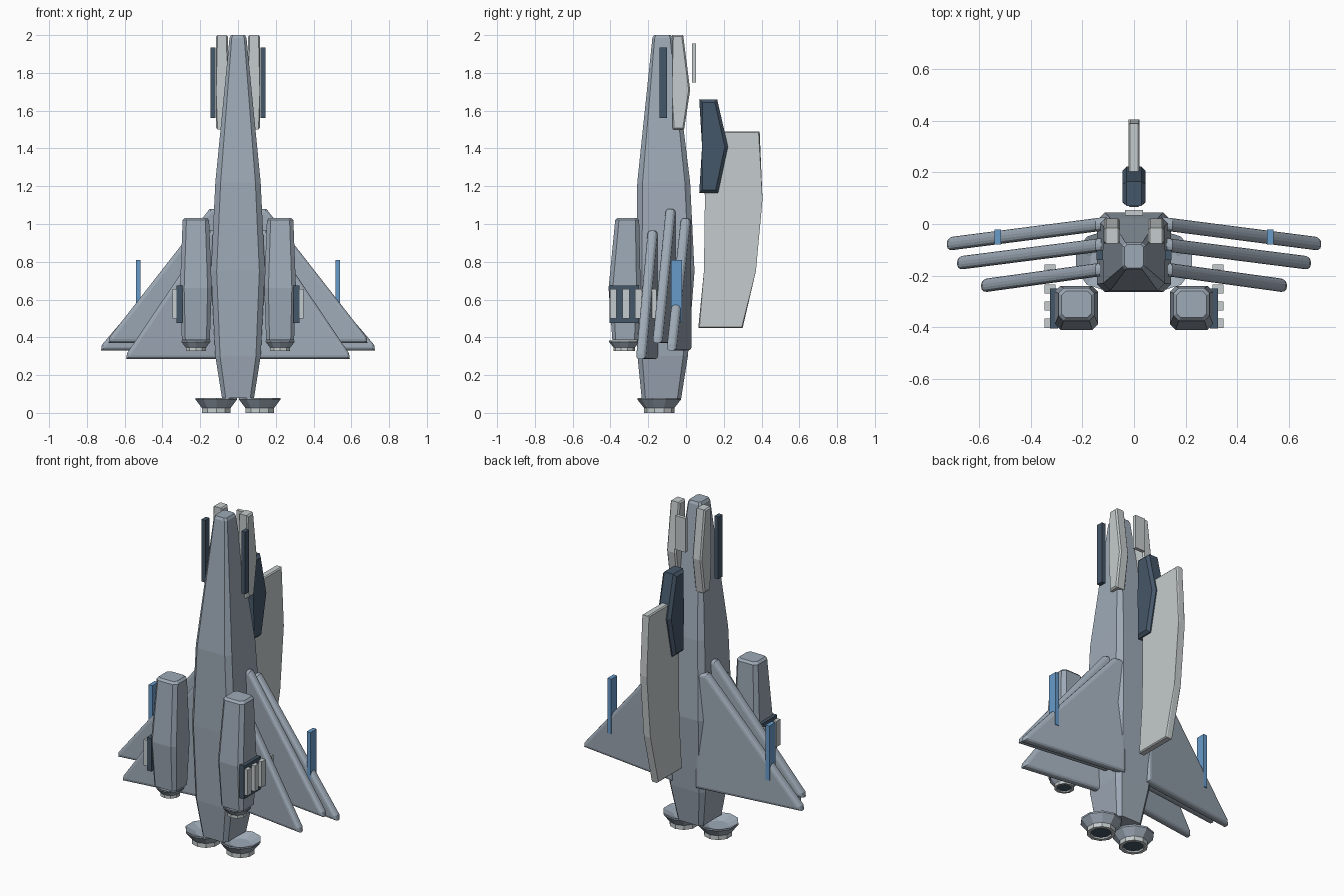
import bpy, bmesh, math

if "Cube" in bpy.data.objects:
    bpy.data.objects.remove(bpy.data.objects["Cube"])


def material(name, rgb):
    m = bpy.data.materials.new(name)
    m.diffuse_color = (*rgb, 1)
    m.use_nodes = True
    m.node_tree.nodes["Principled BSDF"].inputs["Base Color"].default_value = m.diffuse_color
    return m


HULL = material("hull_grey", (0.34, 0.40, 0.47))
PALE = material("pale_grey", (0.56, 0.60, 0.61))
NAVY = material("dark_navy", (0.06, 0.095, 0.14))
BLUE = material("light_blue", (0.14, 0.33, 0.60))


def finish(bm, name, mats):
    bmesh.ops.recalc_face_normals(bm, faces=bm.faces)
    me = bpy.data.meshes.new(name)
    bm.to_mesh(me)
    bm.free()
    for m in mats:
        me.materials.append(m)
    ob = bpy.data.objects.new(name, me)
    bpy.context.collection.objects.link(ob)
    return ob


def skin(bm, rings, closed_ends=True):
    """Join rings of points with quads."""
    vs = [[bm.verts.new(p) for p in r] for r in rings]
    n = len(vs[0])
    out = []
    for a, b in zip(vs, vs[1:]):
        for i in range(n):
            j = (i + 1) % n
            out.append(bm.faces.new((a[i], a[j], b[j], b[i])))
    if closed_ends:
        out += [bm.faces.new(vs[0]), bm.faces.new(vs[-1])]
    return out


def loft(name, sections, mat, cx=0.0):
    """Chamfered box sections: z, half width, y front, y back, chamfer."""
    bm = bmesh.new()
    rings = []
    for z, w, y0, y1, c in sections:
        rings.append([(cx + x, y, z) for x, y in (
            (-w + c, y0), (w - c, y0), (w, y0 + c), (w, y1 - c),
            (w - c, y1), (-w + c, y1), (-w, y1 - c), (-w, y0 + c))])
    skin(bm, rings)
    return finish(bm, name, [mat])


def plate(name, outline, mat, place, half, bevel=0.0, segments=1):
    """Extruded outline; place(a, b, t) maps it to space; rims are bevelled."""
    bm = bmesh.new()
    skin(bm, [[place(a, b, t) for a, b in outline] for t in (-half, half)])
    if bevel:
        n = len(outline)
        bm.faces.ensure_lookup_table()
        rim = {e for f in bm.faces[n:n + 2] for e in f.edges}
        bmesh.ops.bevel(bm, geom=list(rim), offset=bevel, segments=segments,
                        profile=0.5, affect='EDGES', clamp_overlap=False)
    return finish(bm, name, [mat])


def box(name, x, y, z, mat):
    pts = [(x[0], y[0]), (x[1], y[0]), (x[1], y[1]), (x[0], y[1])]
    return plate(name, pts, mat, lambda a, b, t: (a, b, (z[0] + z[1]) / 2 + t),
                 (z[1] - z[0]) / 2)


def nozzle(name, cx, cy, z0, s):
    """Flared cup with a pale lower ring and a dark exhaust disc."""
    bm = bmesh.new()
    n = 10
    prof = [(0.056, 0.055, 0), (0.115, 0.08, 0), (0.115, 0.07, 0), (0.08, 0.026, 0),
            (0.08, 0.0, 1), (0.06, 0.0, 1), (0.056, 0.008, 1)]
    rings = [[(cx + r * s * math.cos(math.tau * (i + .5) / n),
               cy + r * s * math.sin(math.tau * (i + .5) / n), z0 + z * s)
              for i in range(n)] for r, z, _ in prof]
    faces = skin(bm, rings)
    for k in range(1, len(prof)):
        for f in faces[(k - 1) * n:k * n]:
            f.material_index = prof[k][2]
    faces[-1].material_index = 2
    return finish(bm, name, [HULL, PALE, NAVY])


# Fuselage
loft("fuselage", [(0.08, 0.085, -0.235, -0.025, 0.02), (0.30, 0.12, -0.257, 0.01, 0.025),
                  (0.75, 0.143, -0.263, 0.045, 0.03), (1.22, 0.12, -0.258, 0.022, 0.028),
                  (1.985, 0.045, -0.178, -0.072, 0.012), (2.0, 0.037, -0.17, -0.08, 0.01)], HULL)

# Tail plate and the dark fin in front of it, drawn in the y-z plane
side = lambda a, b, t: (t, a, b)
plate("tail_plate", [(0.09, 1.49), (0.39, 1.49), (0.405, 1.13), (0.37, 0.75), (0.30, 0.45),
                     (0.065, 0.45), (0.095, 0.75), (0.10, 1.13)], PALE, side, 0.022, 0.006)
plate("dark_fin", [(0.07, 1.66), (0.165, 1.66), (0.222, 1.41), (0.17, 1.165),
                   (0.07, 1.165), (0.085, 1.41)], NAVY, side, 0.045, 0.016)
box("nose_back_panel", (-0.034, 0.034), (0.033, 0.054), (1.75, 1.955), PALE)

# Wings: root y, root top z, tip x, tip y, trailing z
WINGS = {"rear_wing": (0.0, 1.03, 0.725, -0.078, 0.33),
         "middle_wing": (-0.08, 1.08, 0.685, -0.152, 0.37),
         "front_wing": (-0.175, 0.965, 0.592, -0.24, 0.285)}

for s, tag in ((-1, "left"), (1, "right")):
    for name, (ry, top, tx, ty, low) in WINGS.items():
        slope = (ty - ry) / (tx - 0.12)
        plate(f"{tag}_{name}", [(0.08, low), (tx, low), (tx - 0.004, low + 0.03),
                                (0.15, top), (0.08, top)], HULL,
              lambda a, b, t: (s * a, ry + (a - 0.12) * slope + t, b), 0.026, 0.02, 3)

    # Blue wing blade
    box(f"{tag}_wing_blade", sorted((s * 0.515, s * 0.54)), (-0.08, -0.022), (0.48, 0.81), BLUE)

    # Pale nose pod and dark nose strip
    plate(f"{tag}_nose_pod", [(-0.075, 2.0), (-0.015, 2.0), (0.022, 1.71), (-0.01, 1.5),
                              (-0.07, 1.5), (-0.075, 1.7)], PALE,
          lambda a, b, t: (s * 0.085 + t, a, b), 0.031, 0.008)
    box(f"{tag}_nose_strip", sorted((s * 0.12, s * 0.145)), (-0.14, -0.10), (1.56, 1.935), NAVY)

    # Engine pod with its nozzle
    loft(f"{tag}_engine_pod", [(0.385, 0.074, -0.39, -0.255, 0.018),
                               (0.66, 0.084, -0.41, -0.24, 0.022),
                               (1.02, 0.07, -0.375, -0.248, 0.02),
                               (1.033, 0.058, -0.363, -0.26, 0.016)], HULL, s * 0.223)
    nozzle(f"{tag}_pod_nozzle", s * 0.223, -0.327, 0.327, 0.7)

    # Cooling panel with pale blocks on the outer side of the pod
    box(f"{tag}_cooling_panel", sorted((s * 0.295, s * 0.325)), (-0.405, -0.25), (0.475, 0.675), NAVY)
    for i, y in enumerate((-0.385, -0.318, -0.252, -0.175)):
        box(f"{tag}_cooling_block_{i}", sorted((s * 0.305, s * 0.347)),
            (y - 0.018, y + 0.018), (0.50, 0.655), PALE)

    # Main nozzle
    nozzle(f"{tag}_main_nozzle", s * 0.115, -0.142, 0.0, 1.0)
